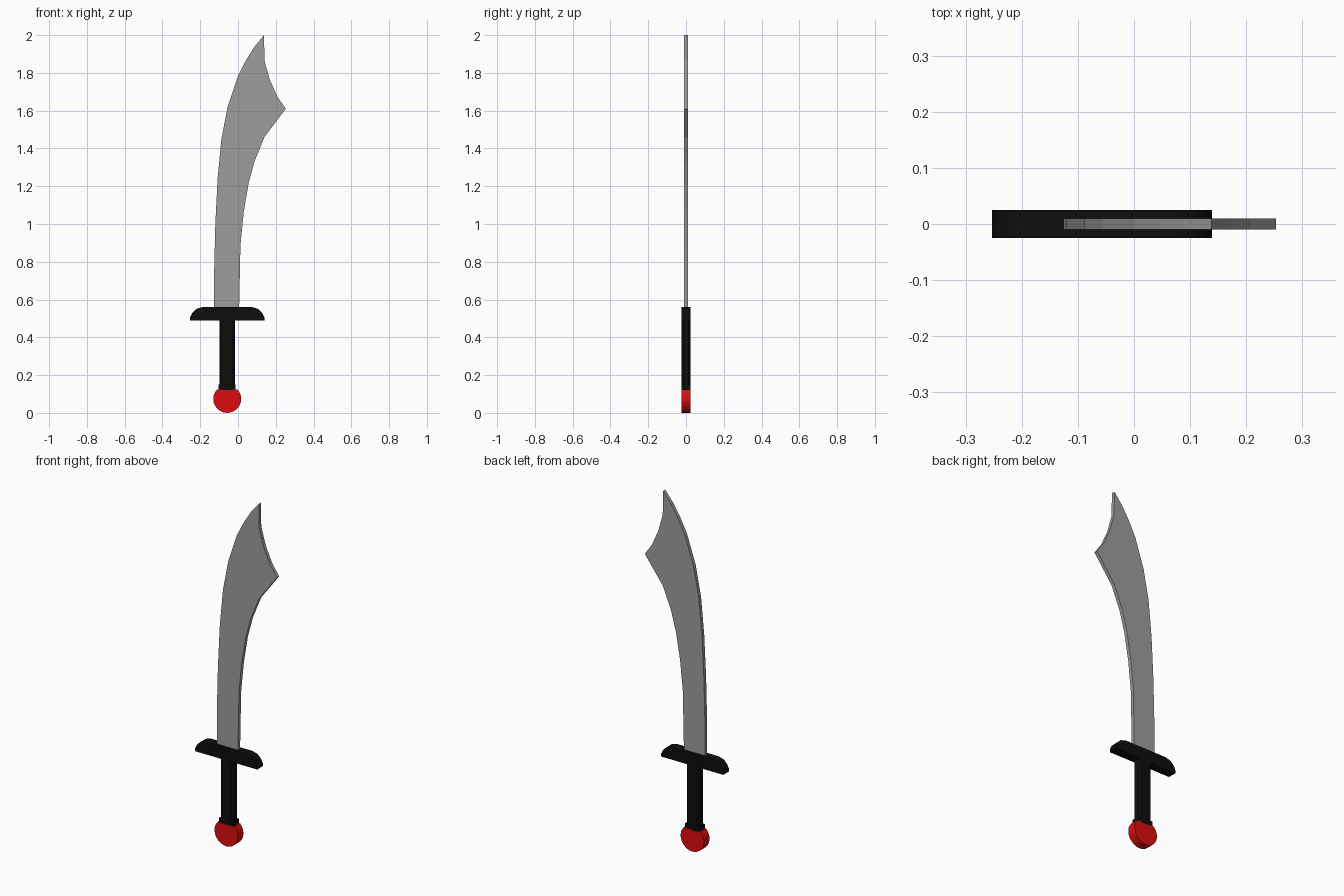
import bpy
import bmesh
import math

old = bpy.data.objects.get("Cube")
if old:
    bpy.data.objects.remove(old, do_unlink=True)


def material(name, rgb):
    mat = bpy.data.materials.new(name)
    mat.use_nodes = True
    mat.diffuse_color = (*rgb, 1)
    mat.node_tree.nodes["Principled BSDF"].inputs["Base Color"].default_value = (*rgb, 1)
    return mat


steel = material("steel grey", (0.34, 0.34, 0.34))
black = material("black", (0.004, 0.004, 0.004))
red = material("red", (0.72, 0.004, 0.005))


def extrude(name, outline, axis, start, end, mat):
    """Solid made by sweeping a closed 2D outline along the y or z axis."""
    bm = bmesh.new()
    place = (lambda a, b: (a, start, b)) if axis == "y" else (lambda a, b: (a, b, start))
    face = bm.faces.new([bm.verts.new(place(a, b)) for a, b in outline])
    swept = bmesh.ops.extrude_face_region(bm, geom=[face])["geom"]
    move = (0, end - start, 0) if axis == "y" else (0, 0, end - start)
    verts = [g for g in swept if isinstance(g, bmesh.types.BMVert)]
    bmesh.ops.translate(bm, verts=verts, vec=move)
    bmesh.ops.recalc_face_normals(bm, faces=bm.faces)
    mesh = bpy.data.meshes.new(name)
    bm.to_mesh(mesh)
    bm.free()
    mesh.materials.append(mat)
    obj = bpy.data.objects.new(name, mesh)
    bpy.context.collection.objects.link(obj)
    return obj


MID = -0.057     # centre line of the hilt
HALF = 0.025     # half depth of the hilt

# Curved blade: back edge up to the tip, notch to the spur, cutting edge down
back_edge = [(-0.126, 0.55), (-0.126, 0.76), (-0.12, 1.0), (-0.108, 1.24), (-0.088, 1.45),
             (-0.055, 1.62), (0.0, 1.785), (0.044, 1.87), (0.088, 1.94), (0.138, 2.0)]
notch = [(0.14, 1.865), (0.168, 1.765), (0.208, 1.675), (0.253, 1.61)]
cutting_edge = [(0.14, 1.46), (0.087, 1.33), (0.056, 1.215), (0.03, 1.06), (0.013, 0.89), (0.006, 0.55)]
extrude("blade", back_edge + notch + cutting_edge, "y", -0.01, 0.01, steel)

# Crossguard, mirrored half profile with rounded upper corners
half_guard = [(0.196, 0.49), (0.196, 0.508), (0.185, 0.53), (0.165, 0.55), (0.132, 0.56)]
guard = [(MID + x, z) for x, z in half_guard] + [(MID - x, z) for x, z in reversed(half_guard)]
extrude("crossguard", guard, "y", -HALF, HALF, black)

# Grip with chamfered corners, and a square collar at its foot
w, c = 0.042, 0.012
quarter = [(w, HALF - c), (w - c, HALF)]
right = [(x, -y) for x, y in reversed(quarter)] + quarter
section = right + [(-x, y) for x, y in reversed(right)]
extrude("grip", [(MID + x, y) for x, y in section], "z", 0.12, 0.495, black)
collar = [(MID + sx * 0.045, sy * HALF) for sx, sy in ((-1, -1), (1, -1), (1, 1), (-1, 1))]
extrude("grip_collar", collar, "z", 0.124, 0.15, black)

# Round pommel disc with a flat top
R = 0.074
top_angle = math.asin(0.051 / R)
sweep = math.pi + 2 * top_angle
steps = 18
disc = [(MID + R * math.cos(top_angle - sweep * i / steps),
         R + R * math.sin(top_angle - sweep * i / steps)) for i in range(steps + 1)]
extrude("pommel", disc, "y", -HALF, HALF, red)
